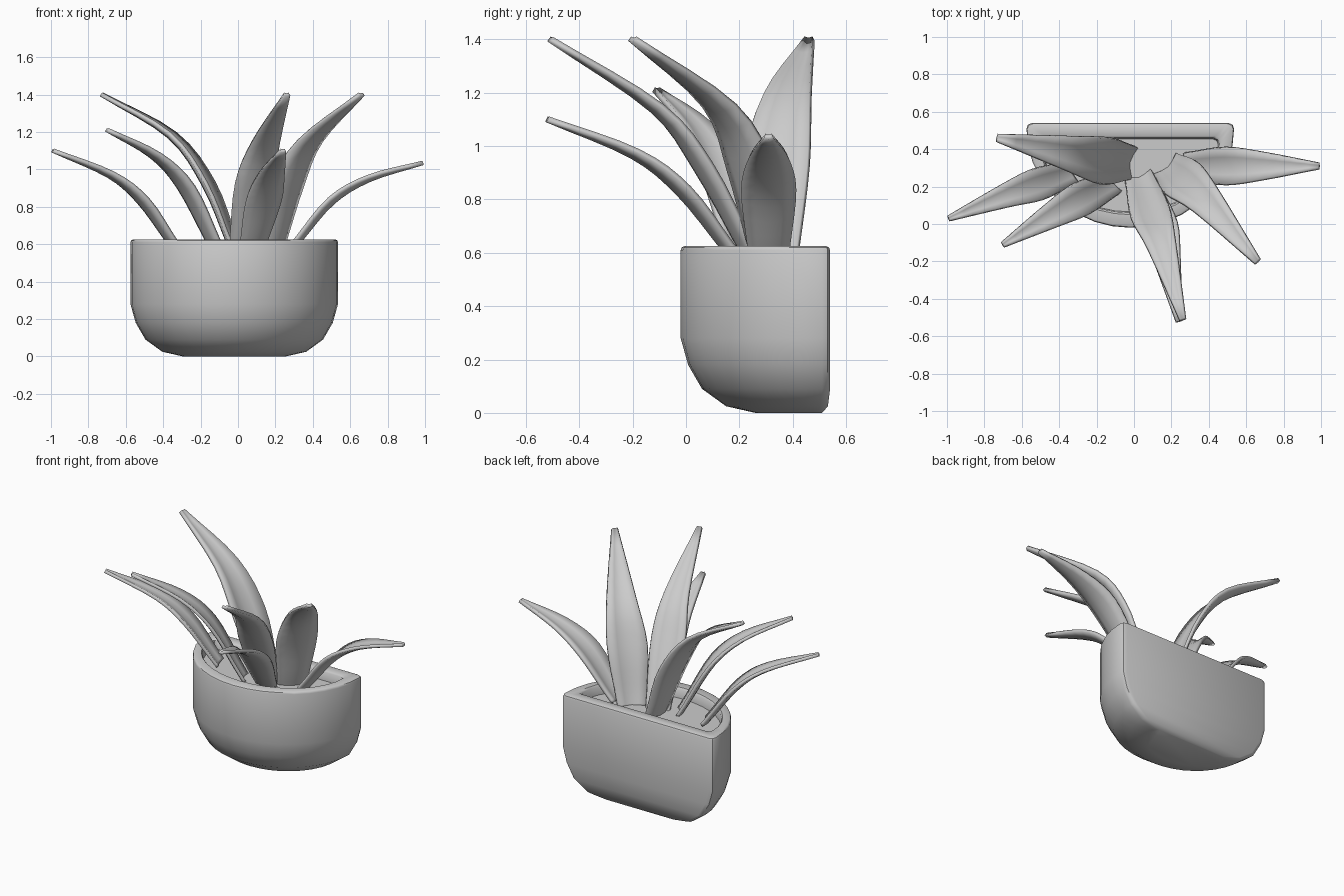
import bpy, bmesh, math
from mathutils import Vector

cube = bpy.data.objects.get("Cube")
if cube:
    bpy.data.objects.remove(cube, do_unlink=True)

grey = bpy.data.materials.new("plain grey")
grey.use_nodes = True
colour = (0.6, 0.6, 0.6, 1)
grey.diffuse_color = colour
grey.node_tree.nodes["Principled BSDF"].inputs["Base Color"].default_value = colour


def finish(name, bm, angle):
    bmesh.ops.recalc_face_normals(bm, faces=bm.faces)
    mesh = bpy.data.meshes.new(name)
    bm.to_mesh(mesh)
    bm.free()
    obj = bpy.data.objects.new(name, mesh)
    bpy.context.collection.objects.link(obj)
    mesh.materials.append(grey)
    bpy.ops.object.select_all(action='DESELECT')
    obj.select_set(True)
    bpy.context.view_layer.objects.active = obj
    bpy.ops.object.shade_smooth_by_angle(angle=math.radians(angle))
    return obj


# Wall pot: D-shaped rings, flat at the back and round at the front
def d_ring(inset, back_inset, z):
    a, b, yc = 0.555 - inset, 0.53 - inset, 0.5
    back = 0.54 - back_inset
    yc = min(0.51, back - 0.03)
    b = yc + 0.02 - inset
    pts = []
    for i in range(19):
        t = -math.pi * i / 18
        pts.append((a * math.cos(t), yc + b * math.sin(t)))
    pts += [(-a + 0.008, back - 0.009), (-a + 0.03, back),
            (a - 0.03, back), (a - 0.008, back - 0.009)]
    return [(x - 0.02, y, z) for x, y in pts]


def make_pot():
    bm = bmesh.new()
    # inset at front and sides, inset at back, height
    stages = [(0.28, 0.03, 0), (0.17, 0.008, 0.025), (0.08, 0, 0.09),
              (0.028, 0, 0.18), (0, 0, 0.28), (0, 0, 0.61),
              (0.004, 0.004, 0.62), (0.014, 0.014, 0.625),
              (0.07, 0.07, 0.625), (0.08, 0.08, 0.615), (0.085, 0.085, 0.56)]
    rings = [[bm.verts.new(p) for p in d_ring(*s)] for s in stages]
    n = len(rings[0])
    for low, high in zip(rings, rings[1:]):
        for i in range(n):
            j = (i + 1) % n
            bm.faces.new((low[i], low[j], high[j], high[i]))
    bm.faces.new(rings[0])
    bm.faces.new(rings[-1])
    finish("wall_pot", bm, 40)


# Leaves: channelled blades swept along a curved spine
def spline(pts, t):
    ends = [pts[0] * 2 - pts[1]] + pts + [pts[-1] * 2 - pts[-2]]
    s = t * (len(pts) - 1)
    i = min(int(s), len(pts) - 2)
    u = s - i
    p, q, r, w = ends[i:i + 4]
    return 0.5 * (2 * q + (r - p) * u + (2 * p - 5 * q + 4 * r - w) * u ** 2
                  + (3 * q - p - 3 * r + w) * u ** 3)


def make_leaf(name, width, *spine):
    pts = [Vector(p) for p in spine]
    pts.insert(0, pts[0] + (pts[0] - pts[1]) * 0.3)
    out = pts[-1] - pts[0]
    side = Vector((-out.y, out.x, 0)).normalized()
    outline = [Vector((w, 0, 0)) for w in (0.7, 0.78, 1, 0.72, 0.15)]
    bm = bmesh.new()
    rows, steps = [], 16
    for k in range(steps + 1):
        t = k / steps
        centre = spline(pts, t)
        tangent = (spline(pts, min(t + 0.02, 1)) - spline(pts, max(t - 0.02, 0))).normalized()
        up = tangent.cross(side).normalized()
        if up.z < 0:
            up = -up
        half = width / 2 * spline(outline, t).x
        rows.append([bm.verts.new(centre + side * half * c
                                  + up * half * (0.3 * abs(c) ** 1.5 - 0.12))
                     for c in (-1, -0.5, 0, 0.5, 1)])
    for r0, r1 in zip(rows, rows[1:]):
        for i in range(4):
            bm.faces.new((r0[i], r0[i + 1], r1[i + 1], r1[i]))
    leaf = finish(name, bm, 50)
    solid = leaf.modifiers.new("thickness", 'SOLIDIFY')
    solid.thickness = 0.02
    solid.offset = 0


make_pot()
make_leaf("right_low_leaf", 0.17, (-0.375, 0.26, 0.63), (-0.52, 0.21, 0.83),
          (-0.69, 0.15, 0.97), (-0.99, 0.03, 1.1))
make_leaf("right_front_leaf", 0.18, (-0.15, 0.2, 0.63), (-0.29, 0.13, 0.9),
          (-0.45, 0.04, 1.07), (-0.7, -0.11, 1.21))
make_leaf("right_tall_leaf", 0.25, (-0.05, 0.33, 0.63), (-0.17, 0.34, 0.92),
          (-0.36, 0.38, 1.18), (-0.73, 0.46, 1.4))
make_leaf("front_tall_leaf", 0.21, (0.04, 0.21, 0.63), (0.09, 0.05, 0.92),
          (0.15, -0.12, 1.14), (0.26, -0.51, 1.4))
make_leaf("front_low_leaf", 0.19, (0.09, 0.14, 0.63), (0.14, -0.02, 0.83),
          (0.18, -0.2, 0.97), (0.24, -0.52, 1.1))
make_leaf("left_tall_leaf", 0.24, (0.2, 0.29, 0.63), (0.27, 0.23, 0.9),
          (0.39, 0.12, 1.14), (0.66, -0.2, 1.4))
make_leaf("left_low_leaf", 0.2, (0.33, 0.31, 0.63), (0.5, 0.31, 0.83),
          (0.7, 0.31, 0.95), (0.99, 0.31, 1.035))
